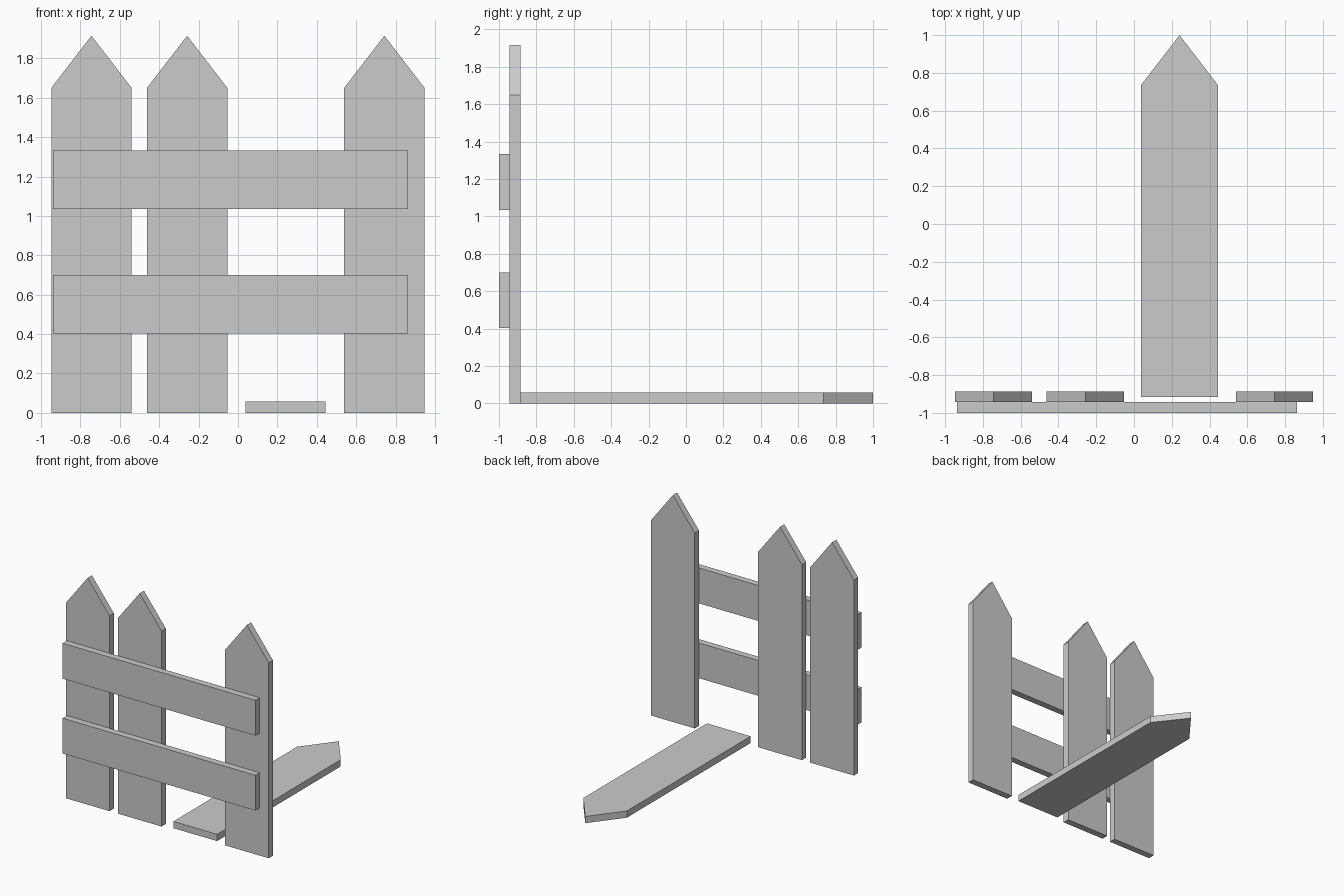
import bpy, bmesh
from math import radians
from mathutils import Matrix

if "Cube" in bpy.data.objects:
    bpy.data.objects.remove(bpy.data.objects["Cube"])

W, H, SHOULDER, T = 0.408, 1.915, 1.65, 0.057   # picket width, height, shoulder height, thickness
RAIL_BACK = -1 + T


def extruded(name, outline, depth, matrix):
    """Extrude an (x, z) outline along +y and place it."""
    bm = bmesh.new()
    face = bm.faces.new([bm.verts.new((x, 0, z)) for x, z in outline])
    new = bmesh.ops.extrude_face_region(bm, geom=[face])["geom"]
    bmesh.ops.translate(bm, vec=(0, depth, 0),
                        verts=[g for g in new if isinstance(g, bmesh.types.BMVert)])
    bmesh.ops.recalc_face_normals(bm, faces=bm.faces)
    mesh = bpy.data.meshes.new(name)
    bm.to_mesh(mesh)
    bm.free()
    obj = bpy.data.objects.new(name, mesh)
    obj.matrix_world = matrix
    bpy.context.collection.objects.link(obj)


picket = [(-W / 2, 0), (W / 2, 0), (W / 2, SHOULDER), (0, H), (-W / 2, SHOULDER)]

# Standing pickets behind the rails
for i, x in enumerate((-0.744, -0.258, 0.743)):
    extruded(f"picket_{i + 1}", picket, T, Matrix.Translation((x, RAIL_BACK, 0)))

# Fallen picket lying flat, tip pointing to the back
extruded("fallen_picket", picket, T,
         Matrix.Translation((0.241, 1 - H, T)) @ Matrix.Rotation(radians(-90), 4, "X"))

# Horizontal rails on the front
for name, z0, z1 in (("lower_rail", 0.402, 0.70), ("upper_rail", 1.034, 1.333)):
    rail = [(-0.938, z0), (0.863, z0), (0.863, z1), (-0.938, z1)]
    extruded(name, rail, T, Matrix.Translation((0, -1, 0)))
